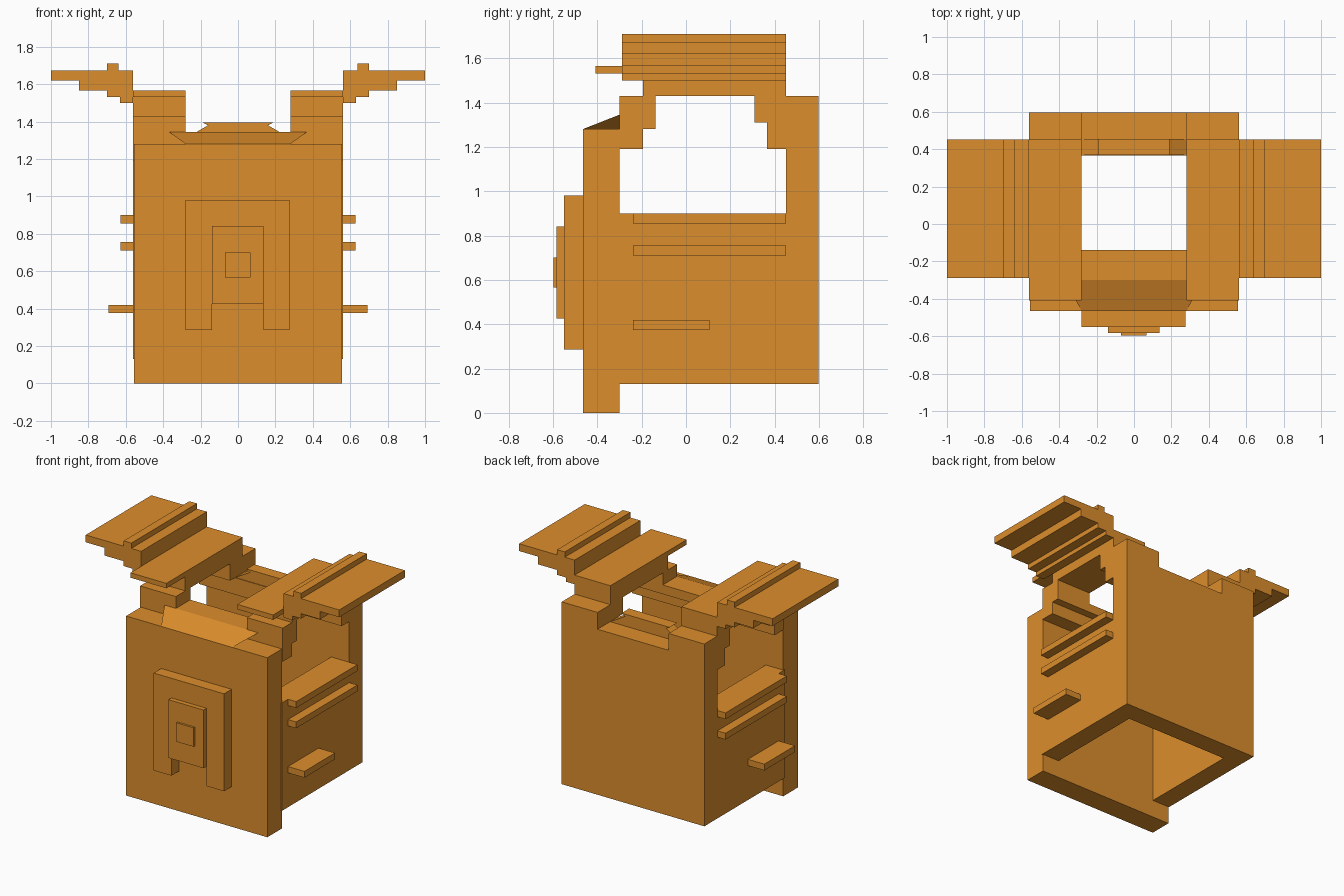
import bpy, bmesh

if "Cube" in bpy.data.objects:
    bpy.data.objects.remove(bpy.data.objects["Cube"])

mat = bpy.data.materials.new("orange_plate")
mat.diffuse_color = (0.72, 0.27, 0.025, 1)
mat.use_nodes = True
mat.node_tree.nodes["Principled BSDF"].inputs["Base Color"].default_value = mat.diffuse_color


def finish(name, bm, mirror=False):
    bmesh.ops.recalc_face_normals(bm, faces=bm.faces)
    mesh = bpy.data.meshes.new(name)
    bm.to_mesh(mesh)
    bm.free()
    mesh.materials.append(mat)
    ob = bpy.data.objects.new(name, mesh)
    bpy.context.collection.objects.link(ob)
    if mirror:
        ob.modifiers.new("Mirror", 'MIRROR')
    return ob


def box(name, x, y, z, mirror=False):
    """Box from (min, max) ranges, optionally mirrored across x = 0."""
    bm = bmesh.new()
    bmesh.ops.create_cube(bm, size=1)
    for v in bm.verts:
        v.co = [r[0] if c < 0 else r[1] for c, r in zip(v.co, (x, y, z))]
    return finish(name, bm, mirror)


def prism(name, profile, y0, y1):
    """Extrude an x-z profile from y0 to y1."""
    bm = bmesh.new()
    face = bm.faces.new([bm.verts.new((x, y0, z)) for x, z in profile])
    ext = bmesh.ops.extrude_face_region(bm, geom=[face])
    for g in ext["geom"]:
        if isinstance(g, bmesh.types.BMVert):
            g.co.y = y1
    return finish(name, bm)


W = 0.5625          # half width of the body
IN = (0.28, W)      # shoulder width range

# Body shell, open below and at the neck
box("front_panel", (-0.557, 0.557), (-0.465, -0.30), (0, 1.28))
box("back_panel", (-W, W), (0.45, 0.597), (0.13, 1.31))
box("side_wall", (0.42, W), (-0.31, 0.45), (0.13, 0.90), True)

# Inner ledges and the posts that carry the shoulders
box("front_ledge", (-W, W), (-0.30, -0.195), (1.19, 1.28))
box("back_ledge", (-W, W), (0.365, 0.45), (1.19, 1.31))
box("front_post", IN, (-0.30, -0.138), (1.28, 1.43), True)
box("back_post", IN, (0.31, 0.597), (1.31, 1.43), True)

# Front collar: flat rim with a flared sloping wedge before it
box("front_collar_rim", (-0.28, 0.28), (-0.30, -0.138), (1.28, 1.345))
bm = bmesh.new()
a, b, c, d, e, f = [bm.verts.new(p) for p in (
    (-0.28, -0.465, 1.28), (0.28, -0.465, 1.28), (0.28, -0.30, 1.28),
    (-0.28, -0.30, 1.28), (0.37, -0.30, 1.345), (-0.37, -0.30, 1.345))]
for vs in ((a, b, c, d), (a, b, e, f), (d, c, e, f), (b, c, e), (a, d, f)):
    bm.faces.new(vs)
finish("front_collar_slope", bm)

# Back collar with pinched waist
half = [(0.28, 1.31), (0.16, 1.38), (0.19, 1.395)]
prism("back_collar", half + [(-x, z) for x, z in reversed(half)], 0.37, 0.455)

# Shoulder straps and stepped wings
box("shoulder_strap", IN, (-0.195, 0.452), (1.43, 1.53), True)
box("shoulder_cap", IN, (-0.408, 0.452), (1.53, 1.565), True)
wing = [(W, 0.63, 1.50, 1.53), (W, 0.70, 1.53, 1.565), (W, 0.85, 1.565, 1.62),
        (W, 1.0, 1.62, 1.672), (0.64, 0.70, 1.672, 1.71)]
for i, (x0, x1, z0, z1) in enumerate(wing):
    box(f"shoulder_wing_{i + 1}", (x0, x1), (-0.288, 0.452), (z0, z1), True)

# Side trim bars
for i, (x1, y1, z0) in enumerate([(0.627, 0.45, 0.855), (0.627, 0.45, 0.71),
                                  (0.692, 0.105, 0.375)]):
    box(f"side_bar_{i + 1}", (W, x1), (-0.24, y1), (z0, z0 + 0.045), True)

# Layered chest ornament
prism("ornament_arch", [(-0.28, 0.285), (-0.14, 0.285), (-0.14, 0.425), (0.137, 0.425),
                        (0.137, 0.285), (0.275, 0.285), (0.275, 0.98), (-0.28, 0.98)],
      -0.55, -0.465)
box("ornament_plate", (-0.14, 0.137), (-0.583, -0.55), (0.425, 0.84))
box("ornament_stud", (-0.07, 0.067), (-0.597, -0.583), (0.565, 0.70))
